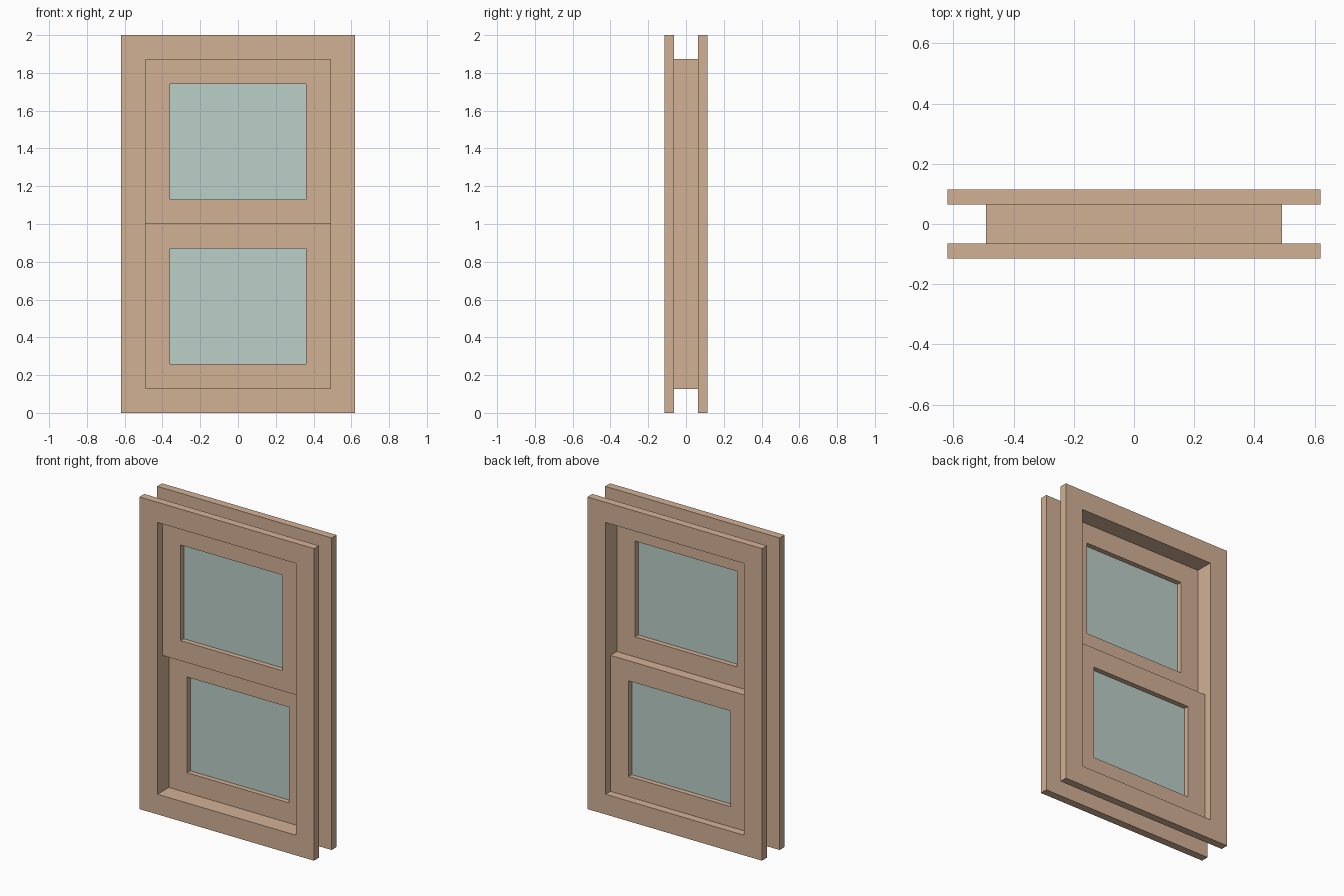
import bpy

if "Cube" in bpy.data.objects:
    bpy.data.objects.remove(bpy.data.objects["Cube"])

W = 0.129                 # width of every trim and sash member
HALF = 0.619              # half width of the window
TRIM_OUT, TRIM_IN = 0.1145, 0.0645


def material(name, rgb):
    m = bpy.data.materials.new(name)
    m.diffuse_color = (*rgb, 1)
    m.use_nodes = True
    m.node_tree.nodes["Principled BSDF"].inputs["Base Color"].default_value = m.diffuse_color
    return m


wood = material("wood", (0.65, 0.44, 0.30))
glass = material("glass", (0.50, 0.62, 0.57))


def add_mesh(name, verts, faces, mat):
    me = bpy.data.meshes.new(name)
    me.from_pydata(verts, [], faces)
    me.materials.append(mat)
    ob = bpy.data.objects.new(name, me)
    bpy.context.collection.objects.link(ob)
    return ob


def rect(x, z0, z1, y):
    return [(-x, y, z0), (x, y, z0), (x, y, z1), (-x, y, z1)]


def ring(name, x, z0, z1, w, y0, y1):
    """Rectangular frame of member width w, from y0 (front) to y1 (back)."""
    verts = []
    for y in (y0, y1):
        verts += rect(x, z0, z1, y) + rect(x - w, z0 + w, z1 - w, y)
    faces = []
    for i in range(4):
        j = (i + 1) % 4
        faces += [(i, j, j + 4, i + 4),                  # front
                  (i + 8, i + 12, j + 12, j + 8),        # back
                  (i, i + 8, j + 8, j),                  # outer edge
                  (i + 4, j + 4, j + 12, i + 12)]        # inner edge
    return add_mesh(name, verts, faces, wood)


# Front and back trim around the opening
ring("front_trim", HALF, 0, 2, W, -TRIM_OUT, -TRIM_IN)
ring("back_trim", HALF, 0, 2, W, TRIM_IN, TRIM_OUT)

# Thin jamb lining joining both trims
LINING = 0.002
ring("jamb_lining", HALF - W + LINING, W - LINING, 2 - W + LINING,
     LINING, -TRIM_IN, TRIM_IN)

# Upper sash sits forward, lower sash sits behind it; each holds a pane
for name, z0, z1, y0, y1 in (("upper", 1, 2 - W, -TRIM_IN, 0),
                             ("lower", W, 1, 0, TRIM_IN)):
    x = HALF - W
    ring(name + "_sash", x, z0, z1, W, y0, y1)
    add_mesh(name + "_pane", rect(x - W, z0 + W, z1 - W, (y0 + y1) / 2),
             [(0, 1, 2, 3)], glass)
